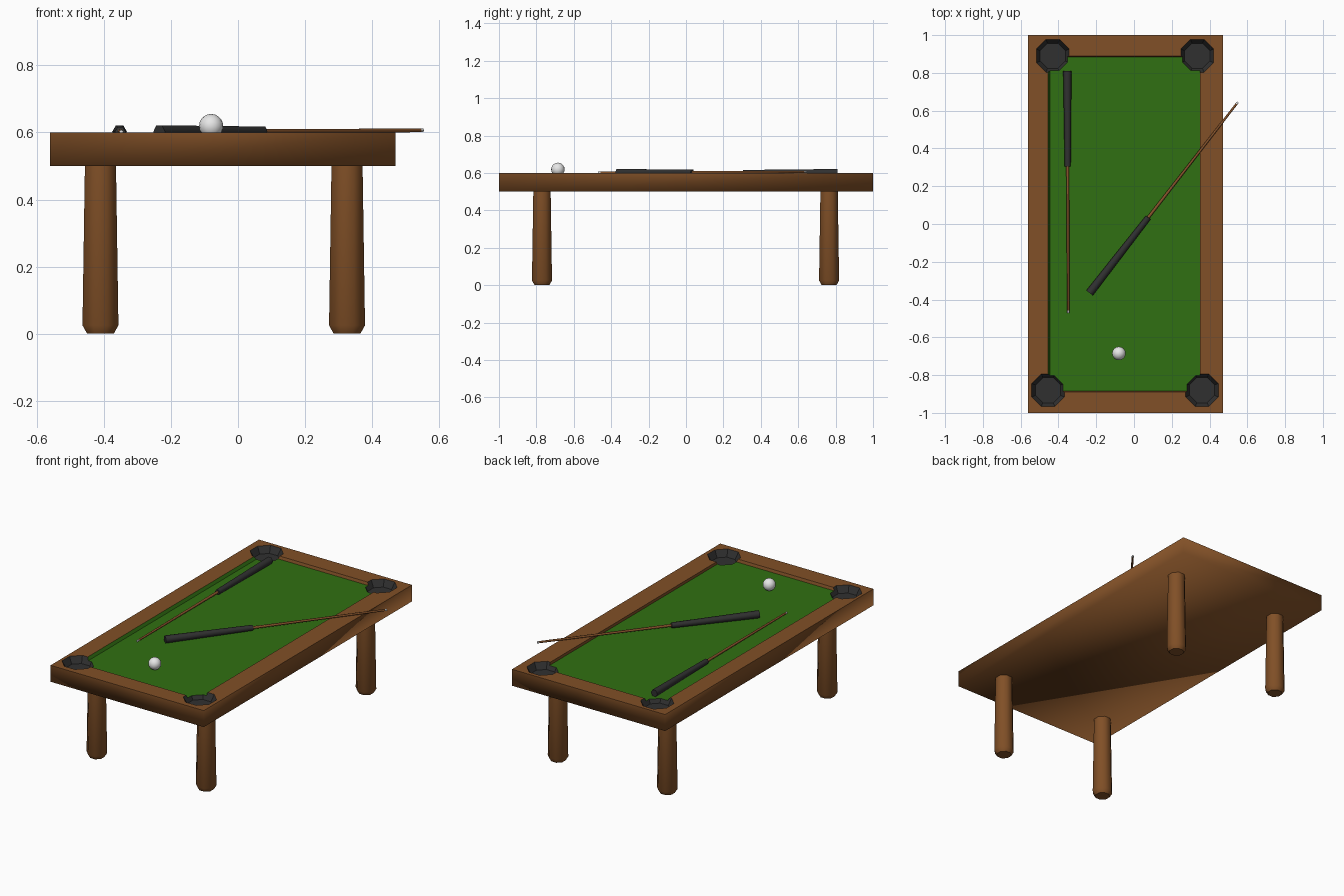
import bpy, bmesh, math
from mathutils import Vector, Matrix

if "Cube" in bpy.data.objects:
    bpy.data.objects.remove(bpy.data.objects["Cube"])


def material(name, rgb):
    m = bpy.data.materials.new(name)
    m.diffuse_color = (*rgb, 1)
    m.use_nodes = True
    m.node_tree.nodes["Principled BSDF"].inputs["Base Color"].default_value = m.diffuse_color
    return m


WOOD = material("brown wood", (0.22, 0.08, 0.02))
FELT = material("green felt", (0.03, 0.16, 0.006))
DARK = material("black leather", (0.03, 0.03, 0.03))
SHAFT = material("cue wood", (0.25, 0.09, 0.025))
WHITE = material("ivory white", (0.8, 0.8, 0.8))


def finish(name, bm, mats):
    bmesh.ops.recalc_face_normals(bm, faces=bm.faces)
    me = bpy.data.meshes.new(name)
    bm.to_mesh(me)
    bm.free()
    ob = bpy.data.objects.new(name, me)
    bpy.context.collection.objects.link(ob)
    for m in mats:
        me.materials.append(m)
    return ob


def lathe(name, profile, sides, mats, bands=None, smooth=60):
    """Solid of stacked rings; profile holds (radius, z), bands gives a material per band."""
    bm = bmesh.new()
    rings = []
    for r, z in profile:
        rings.append([bm.verts.new((r * math.cos(a), r * math.sin(a), z))
                      for a in (2 * math.pi * (i + 0.5) / sides for i in range(sides))])
    bands = bands or [0] * (len(profile) - 1)
    bm.faces.new(rings[0]).material_index = bands[0]
    bm.faces.new(rings[-1]).material_index = bands[-1]
    for k, (a, b) in enumerate(zip(rings, rings[1:])):
        for i in range(sides):
            j = (i + 1) % sides
            bm.faces.new((a[i], a[j], b[j], b[i])).material_index = bands[k]
    ob = finish(name, bm, mats)
    if smooth:
        ob.data.shade_smooth()
        ob.data.set_sharp_from_angle(angle=math.radians(smooth))
    return ob


# Table body: box with a sunken felt bed
X0, X1, TOP, BED = -0.56, 0.47, 0.60, 0.583
bm = bmesh.new()


def ring(x0, x1, y, z):
    return [bm.verts.new(p) for p in ((x0, -y, z), (x1, -y, z), (x1, y, z), (x0, y, z))]


loops = [ring(X0, X1, 1, 0.50), ring(X0, X1, 1, TOP),
         ring(-0.455, 0.35, 0.89, TOP), ring(-0.445, 0.35, 0.885, BED)]
bm.faces.new(loops[0])
for a, b in zip(loops, loops[1:]):
    for i in range(4):
        j = (i + 1) % 4
        bm.faces.new((a[i], a[j], b[j], b[i]))
bm.faces.new(loops[3]).material_index = 1
for f in bm.faces:  # felt climbs the left cushion
    c = f.calc_center_median()
    if BED < c.z < TOP and -0.46 < c.x < -0.44:
        f.material_index = 1
table = finish("table_body", bm, [WOOD, FELT, DARK])

# Pockets: tapered octagonal cuts with dark walls and floor
for n, (x, y) in enumerate(((-0.43, 0.89), (0.335, 0.89), (-0.455, -0.88), (0.36, -0.88))):
    cut = lathe(f"pocket_cutter_{n}", [(0.072, 0.56), (0.094, 0.60), (0.105, 0.62)], 8,
                [WOOD, FELT, DARK], [2, 2], 0)
    cut.location = (x, y, 0)
    cut.hide_render = True
    mod = table.modifiers.new("pocket", 'BOOLEAN')
    mod.operation, mod.solver, mod.object = 'DIFFERENCE', 'EXACT', cut
    bpy.context.view_layer.objects.active = table
    bpy.ops.object.modifier_apply(modifier=mod.name)
    bpy.data.objects.remove(cut)

# Soft lower body edges, crisp top edges
bm = bmesh.new()
bm.from_mesh(table.data)
for f in bm.faces:
    f.smooth = True
for e in bm.edges:
    e.smooth = min(v.co.z for v in e.verts) < 0.55
bm.to_mesh(table.data)
bm.free()

# Legs
for fb, y in (("front", -0.77), ("back", 0.765)):
    for side, x in (("left", -0.41), ("right", 0.325)):
        leg = lathe(f"{fb}_{side}_leg", [(0.043, 0), (0.058, 0.025), (0.050, 0.51)], 8, [WOOD])
        leg.location = (x, y, 0)


# Cues: dark grip, thin shaft, white tip, aimed from butt to tip
def cue(name, butt, tip):
    butt, tip = Vector(butt), Vector(tip)
    d = tip - butt
    n = d.length
    ob = lathe(name, [(0.022, 0), (0.016, 0.395 * n), (0.008, 0.396 * n), (0.006, n - 0.012), (0.006, n)],
               6, [DARK, SHAFT, WHITE], [0, 0, 1, 2])
    z = d.normalized()
    x = Vector((0, 0, 1)).cross(z).normalized()
    y = z.cross(x)
    rot = Matrix((y, -x, z)).transposed().to_4x4()
    ob.matrix_world = Matrix.Translation(butt) @ rot


cue("left_cue", (-0.353, 0.81, 0.602), (-0.348, -0.47, 0.602))
cue("diagonal_cue", (-0.235, -0.365, 0.602), (0.55, 0.645, 0.606))

# Cue ball
bm = bmesh.new()
bmesh.ops.create_uvsphere(bm, u_segments=16, v_segments=10, radius=0.036)
ball = finish("cue_ball", bm, [WHITE])
ball.location = (-0.08, -0.685, BED + 0.036)
ball.data.shade_smooth()
